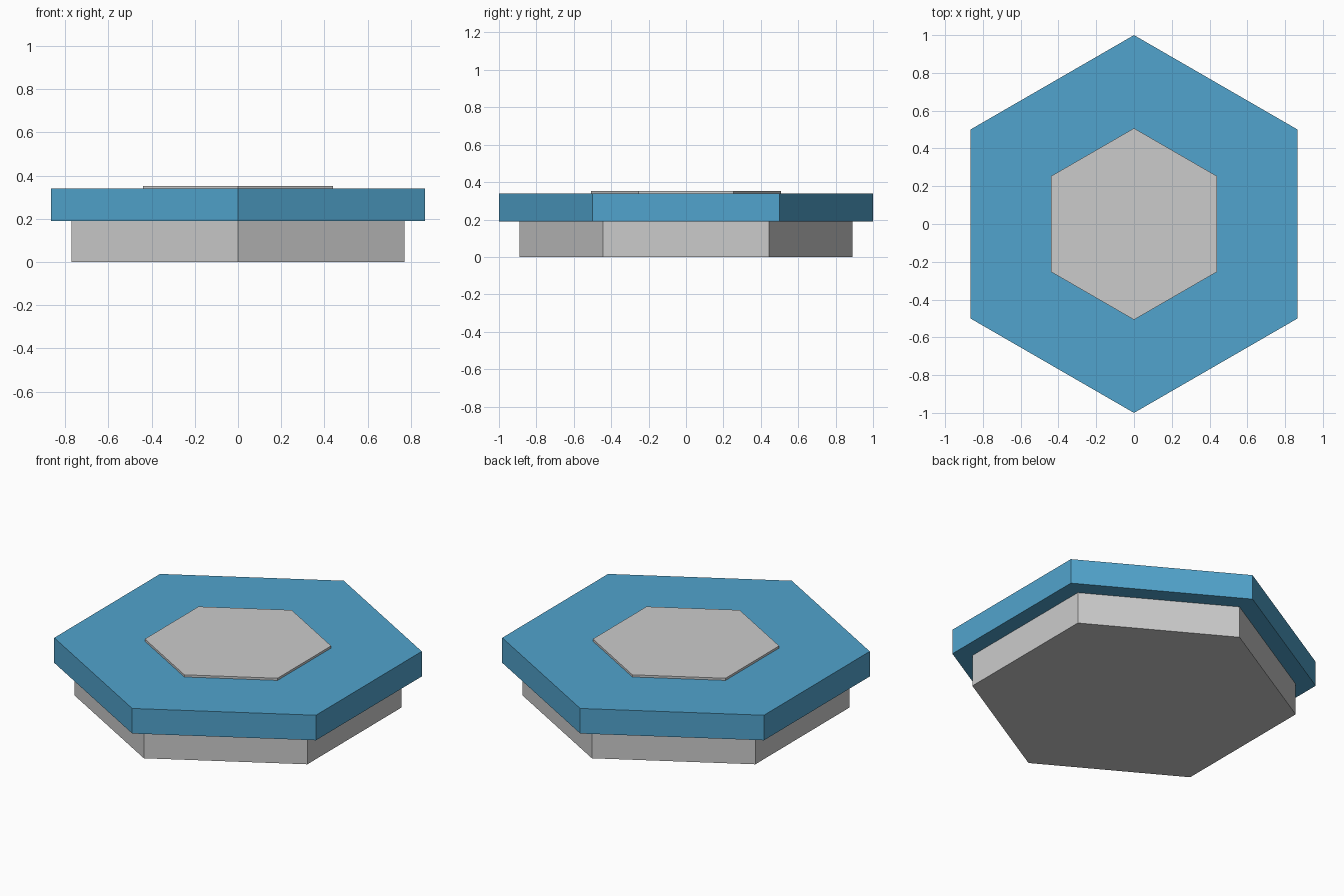
import bpy
import bmesh
from math import sin, cos, pi
from mathutils import Vector

cube = bpy.data.objects.get("Cube")
if cube:
    bpy.data.objects.remove(cube, do_unlink=True)


def make_material(name, rgb):
    mat = bpy.data.materials.new(name)
    mat.use_nodes = True
    color = (*rgb, 1.0)
    mat.diffuse_color = color
    mat.node_tree.nodes["Principled BSDF"].inputs["Base Color"].default_value = color
    return mat


def hex_prism(name, radius, bottom, top, mat):
    """Six-sided slab with corners pointing to the front and back."""
    bm = bmesh.new()
    ring = [bm.verts.new((radius * sin(i * pi / 3), radius * cos(i * pi / 3), bottom))
            for i in range(6)]
    base = bm.faces.new(ring)
    grown = bmesh.ops.extrude_face_region(bm, geom=[base], use_keep_orig=True)["geom"]
    verts = [g for g in grown if isinstance(g, bmesh.types.BMVert)]
    bmesh.ops.translate(bm, verts=verts, vec=Vector((0, 0, top - bottom)))
    bmesh.ops.recalc_face_normals(bm, faces=bm.faces[:])
    mesh = bpy.data.meshes.new(name)
    bm.to_mesh(mesh)
    bm.free()
    mesh.materials.append(mat)
    obj = bpy.data.objects.new(name, mesh)
    bpy.context.collection.objects.link(obj)
    return obj


grey = make_material("light grey", (0.6, 0.6, 0.6))
blue = make_material("sky blue", (0.083, 0.37, 0.61))

# Base, overhanging slab and thin raised centre plate
hex_prism("base", 0.89, 0.0, 0.19, grey)
hex_prism("slab", 1.0, 0.19, 0.34, blue)
hex_prism("centre_plate", 0.507, 0.34, 0.353, grey)
